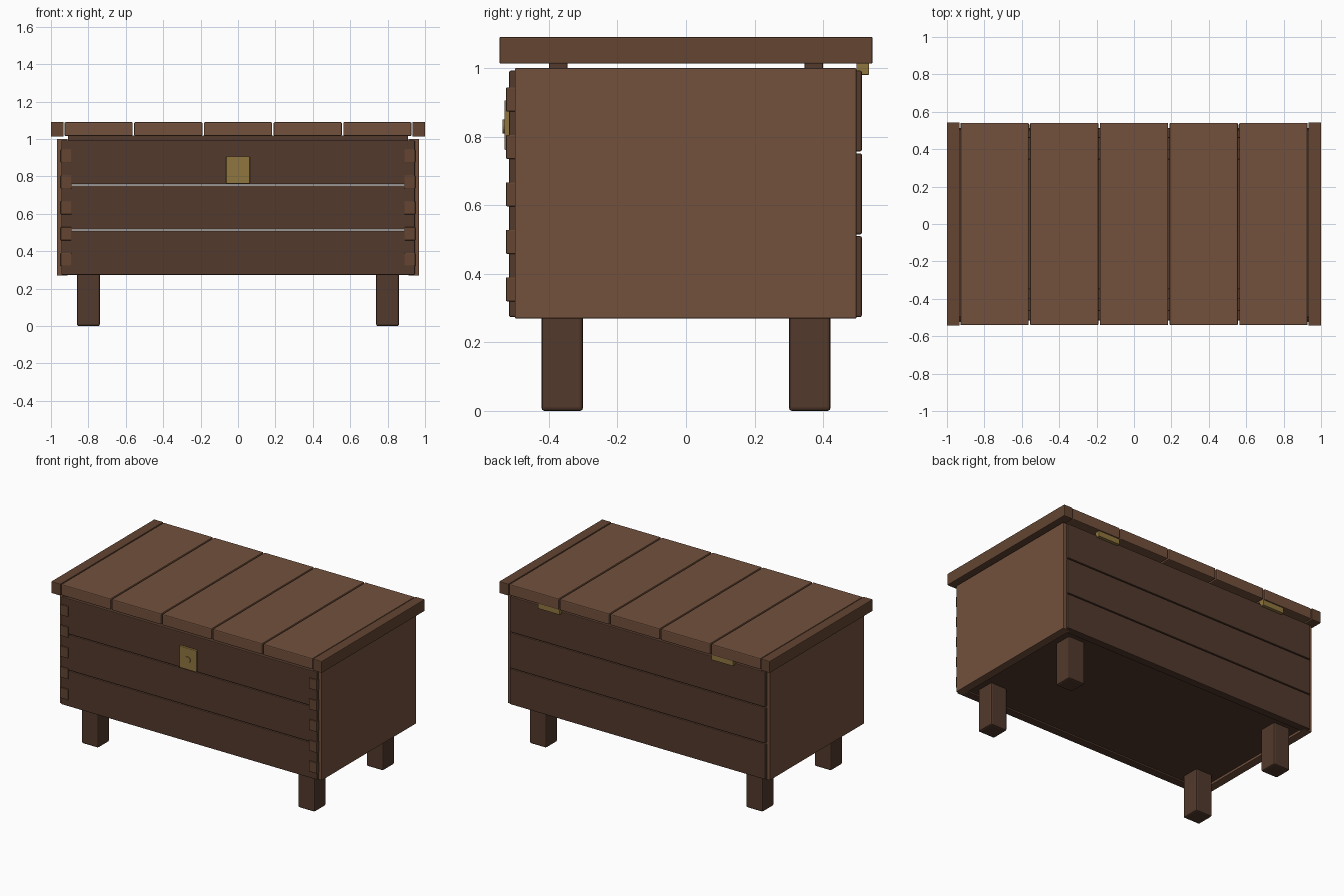
import bpy, bmesh, math
from mathutils import Matrix

if "Cube" in bpy.data.objects:
    bpy.data.objects.remove(bpy.data.objects["Cube"])


def material(name, rgb):
    m = bpy.data.materials.new(name)
    m.diffuse_color = (*rgb, 1)
    m.use_nodes = True
    m.node_tree.nodes["Principled BSDF"].inputs["Base Color"].default_value = m.diffuse_color
    return m


LIGHT = material("light_wood", (0.17, 0.082, 0.046))
MID = material("mid_wood", (0.125, 0.06, 0.032))
DARK = material("dark_wood", (0.085, 0.041, 0.025))
BRASS = material("brass", (0.28, 0.18, 0.05))


def finish(name, bm, mat):
    me = bpy.data.meshes.new(name)
    bm.to_mesh(me)
    bm.free()
    me.materials.append(mat)
    ob = bpy.data.objects.new(name, me)
    bpy.context.collection.objects.link(ob)
    return ob


def box(name, x, y, z, mat, bevel=0.004):
    """Bevelled box from (min, max) ranges on each axis."""
    bm = bmesh.new()
    size = [r[1] - r[0] for r in (x, y, z)]
    mid = [(r[1] + r[0]) / 2 for r in (x, y, z)]
    bmesh.ops.create_cube(bm, size=1, matrix=Matrix.Translation(mid) @ Matrix.Diagonal((*size, 1)))
    ob = finish(name, bm, mat)
    if bevel:
        mod = ob.modifiers.new("soft_edges", 'BEVEL')
        mod.width = bevel
        mod.segments = 2
    return ob


def both(r, s):
    """Range mirrored when s is -1."""
    return tuple(sorted((r[0] * s, r[1] * s)))


# front and back walls: three planks each with open gaps
for wall, y in (("front", (-0.516, -0.46)), ("back", (0.46, 0.513))):
    for i in range(3):
        z = 0.274 + i * 0.2415
        box(f"{wall}_plank_{i + 1}", (-0.945, 0.945), y, (z, z + 0.236), DARK, 0.005)

for side, s in (("left", -1), ("right", 1)):
    # solid end panels
    box(f"{side}_panel", both((0.912, 0.968), s), (-0.499, 0.497), (0.27, 1.0), LIGHT, 0.003)
    # joint blocks along the front corners
    for i in range(5):
        z = 0.355 + i * 0.1385
        box(f"{side}_joint_{i + 1}", both((0.89, 0.948), s), (-0.525, -0.47),
            (z - 0.035, z + 0.035), MID, 0.003)
    # legs
    for end, t in (("front", -1), ("back", 1)):
        box(f"{end}_{side}_leg", both((0.738, 0.861), s), both((0.3, 0.422), t), (0, 0.3), DARK, 0.01)
    # lid end caps
    box(f"{side}_lid_cap", both((0.932, 1.0), s), (-0.544, 0.544), (1.013, 1.091), MID, 0.004)
    # hinges
    box(f"{side}_hinge", both((0.56, 0.72), s), (0.497, 0.534), (0.98, 1.02), BRASS, 0.003)

# floor
box("floor", (-0.92, 0.92), (-0.47, 0.47), (0.285, 0.325), DARK, 0)

# lid planks and the battens beneath them
for i in range(5):
    x = -0.932 + i * 0.3728
    box(f"lid_plank_{i + 1}", (x + 0.004, x + 0.3688), (-0.541, 0.541), (1.016, 1.09), LIGHT, 0.006)
for end, t in (("front", -1), ("back", 1)):
    box(f"{end}_lid_batten", (-0.91, 0.91), both((0.346, 0.399), t), (0.975, 1.02), DARK, 0.003)

# lock plate and keyhole boss
box("lock_plate", (-0.063, 0.063), (-0.53, -0.505), (0.762, 0.906), BRASS, 0.003)
bm = bmesh.new()
bmesh.ops.create_cone(bm, cap_ends=True, segments=16, radius1=0.021, radius2=0.021, depth=0.02,
                      matrix=Matrix.Translation((0, -0.525, 0.83)) @ Matrix.Rotation(math.pi / 2, 4, 'X'))
finish("keyhole_boss", bm, BRASS)
